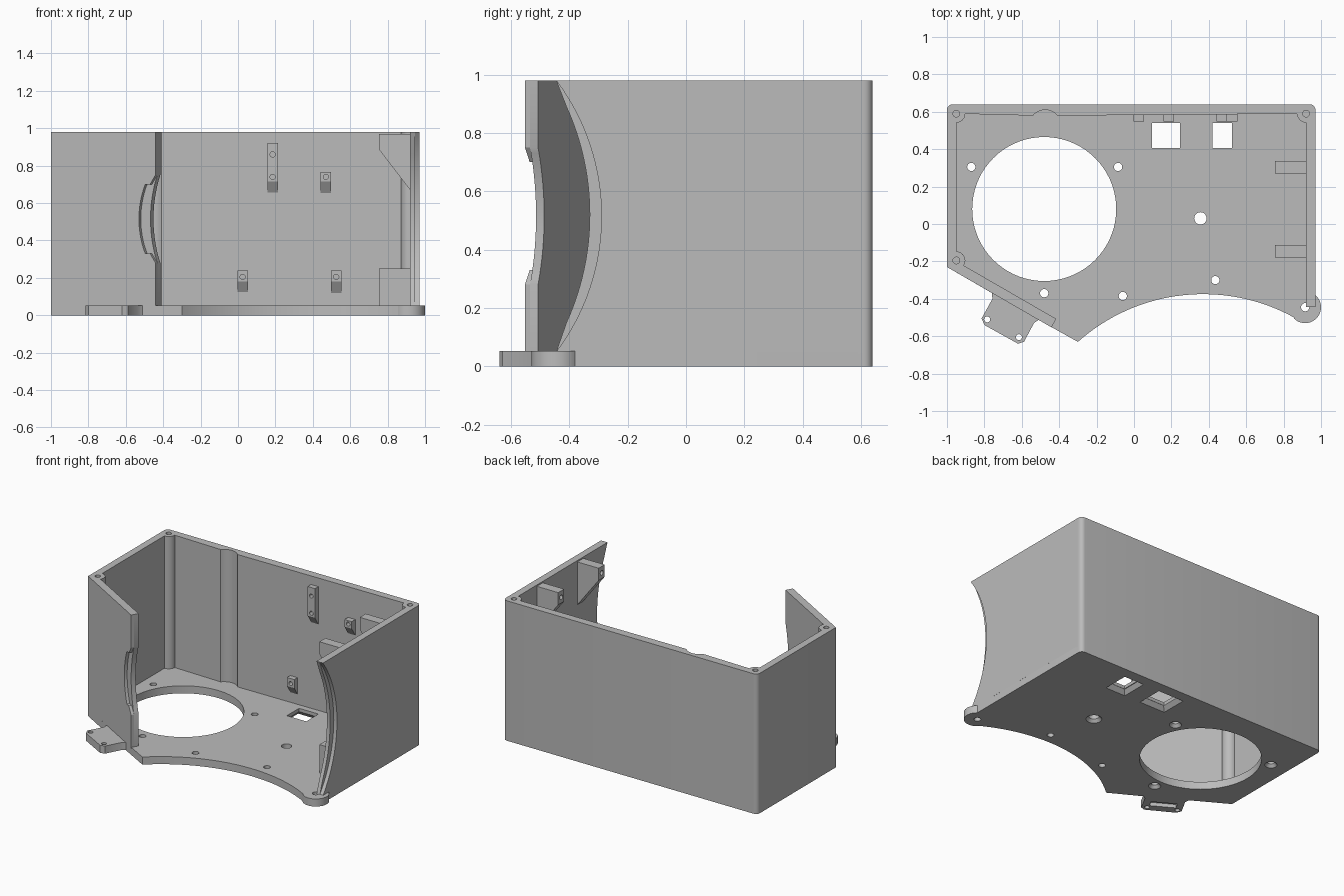
import bpy
from math import sin, cos, radians, atan2, degrees

cube = bpy.data.objects.get("Cube")
if cube:
    bpy.data.objects.remove(cube, do_unlink=True)

grey = bpy.data.materials.new("light grey plastic")
grey.use_nodes = True
grey.diffuse_color = (0.5, 0.5, 0.5, 1)
grey.node_tree.nodes["Principled BSDF"].inputs["Base Color"].default_value = (0.5, 0.5, 0.5, 1)

FLOOR, TOP = 0.053, 0.98
C, S = cos(radians(30)), sin(radians(30))

# Maps from (profile a, profile b, depth) to space
ALONG = {
    "z": lambda a, b, h: (a, b, h),
    "x": lambda a, b, h: (h, a, b),
    "y": lambda a, b, h: (a, h, b),
    "slant": lambda a, b, h: (-1 + a * C + h * S, -0.23 - a * S + h * C, b),
}


def arc(cx, cy, r, a0, a1, n=12):
    return [(cx + r * cos(radians(a0 + (a1 - a0) * i / n)),
             cy + r * sin(radians(a0 + (a1 - a0) * i / n))) for i in range(n + 1)]


def bow(x_end, x_mid, z0, z1, n=24):
    """Concave edge from (x_end, z1) through x_mid down to (x_end, z0)."""
    half, sag, zc = (z1 - z0) / 2, abs(x_end - x_mid), (z0 + z1) / 2
    r = (half * half + sag * sag) / (2 * sag)
    way = 1 if x_mid > x_end else -1
    a = degrees(atan2(half, r - sag))
    return [(x_mid + way * (x - r), z) for x, z in arc(0, zc, r, a, -a, n)]


def rect(x0, x1, y0, y1):
    return [(x0, y0), (x1, y0), (x1, y1), (x0, y1)]


def prism(name, pts, lo, hi, axis="z", taper=1.0):
    import bmesh
    place = ALONG[axis]
    ca = sum(p[0] for p in pts) / len(pts)
    cb = sum(p[1] for p in pts) / len(pts)
    bm = bmesh.new()
    low = [bm.verts.new(place(a, b, lo)) for a, b in pts]
    high = [bm.verts.new(place(ca + (a - ca) * taper, cb + (b - cb) * taper, hi)) for a, b in pts]
    bm.faces.new(low)
    bm.faces.new(high)
    for i in range(len(pts)):
        j = (i + 1) % len(pts)
        bm.faces.new((low[i], low[j], high[j], high[i]))
    bmesh.ops.recalc_face_normals(bm, faces=bm.faces)
    mesh = bpy.data.meshes.new(name)
    bm.to_mesh(mesh)
    bm.free()
    mesh.materials.append(grey)
    ob = bpy.data.objects.new(name, mesh)
    bpy.context.collection.objects.link(ob)
    return ob


def rod(name, x, y, r, lo, hi, axis="z", taper=1.0):
    return prism(name, arc(x, y, r, 0, 345, 23), lo, hi, axis, taper)


def combine(target, other, operation):
    mod = target.modifiers.new("join", "BOOLEAN")
    mod.operation, mod.solver, mod.object = operation, "EXACT", other
    bpy.context.view_layer.objects.active = target
    bpy.ops.object.modifier_apply(modifier=mod.name)
    bpy.data.objects.remove(other, do_unlink=True)


def cut(target, other):
    combine(target, other, "DIFFERENCE")


# Base plate with curved front, round lug and slanted mounting tab
outline = arc(0.37, -1.382, 1.007, 131.7, 60.9, 32)
outline += arc(0.915, -0.445, 0.085, -134, 50, 20)
outline += arc(0.94, 0.61, 0.03, 0, 90, 6) + arc(-0.97, 0.61, 0.03, 90, 180, 6)
outline += [(-1, -0.23), (-0.76, -0.369), (-0.757, -0.4), (-0.815, -0.505), (-0.8, -0.54),
            (-0.62, -0.64), (-0.588, -0.63), (-0.535, -0.53), (-0.51, -0.513), (-0.3, -0.63)]
base = prism("base_plate", outline[:-1], 0, FLOOR)

# Large round opening and screw holes
cut(base, prism("cutter", arc(-0.48, 0.08, 0.385, 0, 355, 71), -0.1, 0.1))
screws = [(-0.87, 0.305), (-0.085, 0.305), (-0.48, -0.37), (0.355, 0.03),
          (-0.06, -0.385), (0.435, -0.3), (0.915, -0.445), (-0.785, -0.51), (-0.615, -0.605)]
for i, (x, y) in enumerate(screws):
    r = 0.033 if i == 3 else 0.022 if i < 7 else 0.016
    cut(base, rod("cutter", x, y, r, -0.1, 0.1))
    if i < 4:
        cut(base, rod("cutter", x, y, r + 0.018, -0.001, 0.02, taper=r / (r + 0.018)))

# Square windows, flared underneath
for x0, x1 in ((0.095, 0.245), (0.42, 0.525)):
    cut(base, prism("cutter", rect(x0, x1, 0.405, 0.54), -0.1, 0.1))
    cut(base, prism("cutter", rect(x0 - 0.025, x1 + 0.025, 0.38, 0.565), -0.001, 0.03, taper=0.74))

# Slot recessed into the underside of the tab
slot = [(-0.675 + a * C + b * S, -0.515 - a * S + b * C) for a, b in rect(-0.085, 0.085, -0.025, 0.025)]
cut(base, prism("cutter", slot, -0.01, 0.025))

# Left and back walls, with a shallow relief groove inside the back
wall = arc(0.94, 0.61, 0.03, 0, 90, 6) + arc(-0.97, 0.61, 0.03, 90, 180, 6)
wall += [(-1, -0.23), (-0.975, -0.244), (-0.95, -0.2), (-0.95, 0.59)]
wall += arc(-0.475, 0.5244, 0.0856, 140, 40, 12) + [(0.97, 0.59)]
walls = prism("walls", wall, FLOOR - 0.01, TOP)

# Right wall: outer skin cut deeper than the inner lip
skin = [(0.6, TOP)] + bow(-0.445, -0.29, 0.05, TOP, 32) + [(0.6, 0.05)]
lip = [(0.6, TOP), (-0.445, TOP)] + bow(-0.41, -0.33, 0.15, 0.89) + [(-0.445, 0.05), (0.6, 0.05)]
combine(walls, prism("skin", skin, 0.944, 0.97, "x"), "UNION")
combine(walls, prism("lip", lip, 0.92, 0.945, "x"), "UNION")

# Slanted front wall, also with an inner lip
END = 0.645
edge = [(0, TOP), (END, TOP)] + bow(END, 0.603, 0.28, 0.75) + [(END, 0.045), (0, 0.045)]
outer = [(0, TOP), (END, TOP), (END, 0.75), (0.612, 0.7), (0.588, 0.7)]
outer += bow(0.582, 0.543, 0.33, 0.7) + [(0.612, 0.33), (END, 0.28), (END, 0.045), (0, 0.045)]
combine(walls, prism("slant_lip", edge, 0.02, 0.052, "slant"), "UNION")
combine(walls, prism("slant_skin", outer, 0, 0.021, "slant"), "UNION")

# Corner posts with screw holes in the top
corners = ((-0.95, 0.59), (0.92, 0.59), (-0.95, -0.195))
for x, y in corners:
    combine(walls, rod("post", x, y, 0.048, FLOOR - 0.01, TOP), "UNION")
for x, y in corners:
    cut(walls, rod("cutter", x, y, 0.018, 0.85, 1.1))

parts = [base, walls]

# Brackets on the right wall: blocks below, wedges above
for tag, y in (("back", 0.3025), ("front", -0.145)):
    low = prism("lower_bracket_" + tag, rect(0.755, 0.93, FLOOR - 0.01, 0.25), y - 0.033, y + 0.033, "y")
    high = prism("upper_bracket_" + tag, [(0.755, 0.97), (0.755, 0.885), (0.92, 0.67), (0.93, 0.67),
                                          (0.93, 0.97)], y - 0.033, y + 0.033, "y")
    cut(low, rod("cutter", y, 0.15, 0.016, 0.7, 0.82, "x"))
    cut(high, rod("cutter", y, 0.925, 0.016, 0.7, 0.82, "x"))
    parts += [low, high]

# Screw bosses on the back wall with sloped undersides
for i, (x, z0, z1) in enumerate(((0.185, 0.655, 0.92), (0.47, 0.655, 0.765),
                                 (0.025, 0.12, 0.24), (0.525, 0.12, 0.24))):
    boss = prism("boss_%d" % (i + 1), [(0.6, z0), (0.585, z0), (0.547, z0 + 0.06), (0.547, z1), (0.6, z1)],
                 x - 0.028, x + 0.028, "x")
    for z in {z0 + 0.085, z1 - 0.06 if i == 0 else z0 + 0.085}:
        cut(boss, rod("cutter", x, z, 0.014, 0.5, 0.58, "y"))
    parts.append(boss)

# Smooth the round surfaces, keep edges sharp
bpy.ops.object.select_all(action="DESELECT")
for ob in parts:
    ob.select_set(True)
bpy.context.view_layer.objects.active = base
bpy.ops.object.shade_smooth_by_angle(angle=radians(30))
